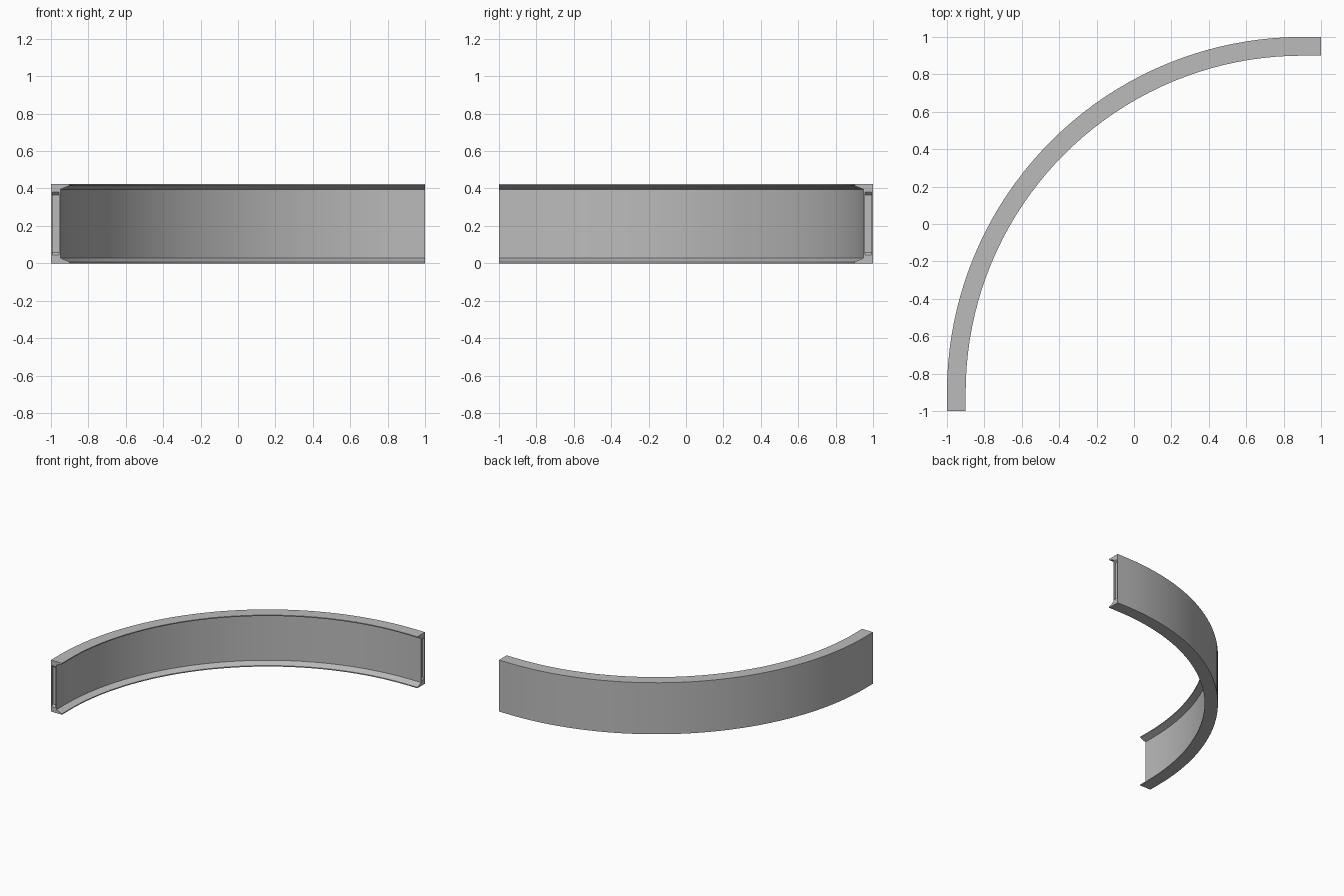
import bpy
import bmesh
from math import sin, cos, pi, radians
from mathutils import Vector

cube = bpy.data.objects.get("Cube")
if cube:
    bpy.data.objects.remove(cube, do_unlink=True)

RADIUS, HEIGHT, SEGMENTS = 1.9, 0.423, 40
CENTRE = Vector((0.9, -0.9, 0))

# one flat grey
grey = bpy.data.materials.new("grey")
grey.use_nodes = True
colour = (0.5, 0.5, 0.5, 1)
grey.diffuse_color = colour
grey.node_tree.nodes["Principled BSDF"].inputs["Base Color"].default_value = colour

# channel cross-section: (distance inward from the outer wall, height)
lower = [(0, 0), (0.1, 0), (0.1, 0.008), (0.05, 0.028)]
profile = lower + [(d, HEIGHT - z) for d, z in reversed(lower)]

# quarter-circle path with a short straight run at each end
stations = [(Vector((-1, -1, 0)), Vector((1, 0, 0)))]
for i in range(SEGMENTS + 1):
    a = pi - i / SEGMENTS * pi / 2
    out = Vector((cos(a), sin(a), 0))
    stations.append((CENTRE + out * RADIUS, -out))
stations.append((Vector((1, 1, 0)), Vector((0, -1, 0))))

bm = bmesh.new()


def place(station, d, z, shift=Vector()):
    origin, inward = station
    return bm.verts.new(origin + inward * d + Vector((0, 0, z)) + shift)


def bridge(a, b):
    n = len(a)
    for i in range(n):
        j = (i + 1) % n
        bm.faces.new((a[i], a[j], b[j], b[i]))


# swept walls
rings = [[place(s, d, z) for d, z in profile] for s in stations]
for a, b in zip(rings, rings[1:]):
    bridge(a, b)


# end caps: two flange ends and a web end with a shallow tapered pocket
def end_cap(ring, station, into):
    bm.faces.new(ring[:4])
    bm.faces.new(ring[4:])
    web = [ring[0], ring[3], ring[4], ring[7]]

    def loop(margin, depth):
        corners = ((0.009, margin), (0.043, margin),
                   (0.043, HEIGHT - margin), (0.009, HEIGHT - margin))
        return [place(station, d, z, into * depth) for d, z in corners]

    rim, floor = loop(0.043, 0), loop(0.058, 0.015)
    bridge(web, rim)
    bridge(rim, floor)
    bm.faces.new(floor)


end_cap(rings[0], stations[0], Vector((0, 1, 0)))
end_cap(rings[-1], stations[-1], Vector((-1, 0, 0)))
bmesh.ops.recalc_face_normals(bm, faces=bm.faces)

mesh = bpy.data.meshes.new("curved_channel")
bm.to_mesh(mesh)
bm.free()
mesh.materials.append(grey)
channel = bpy.data.objects.new("curved_channel", mesh)
bpy.context.collection.objects.link(channel)
bpy.ops.object.select_all(action="DESELECT")
bpy.context.view_layer.objects.active = channel
channel.select_set(True)
bpy.ops.object.shade_smooth_by_angle(angle=radians(15))
